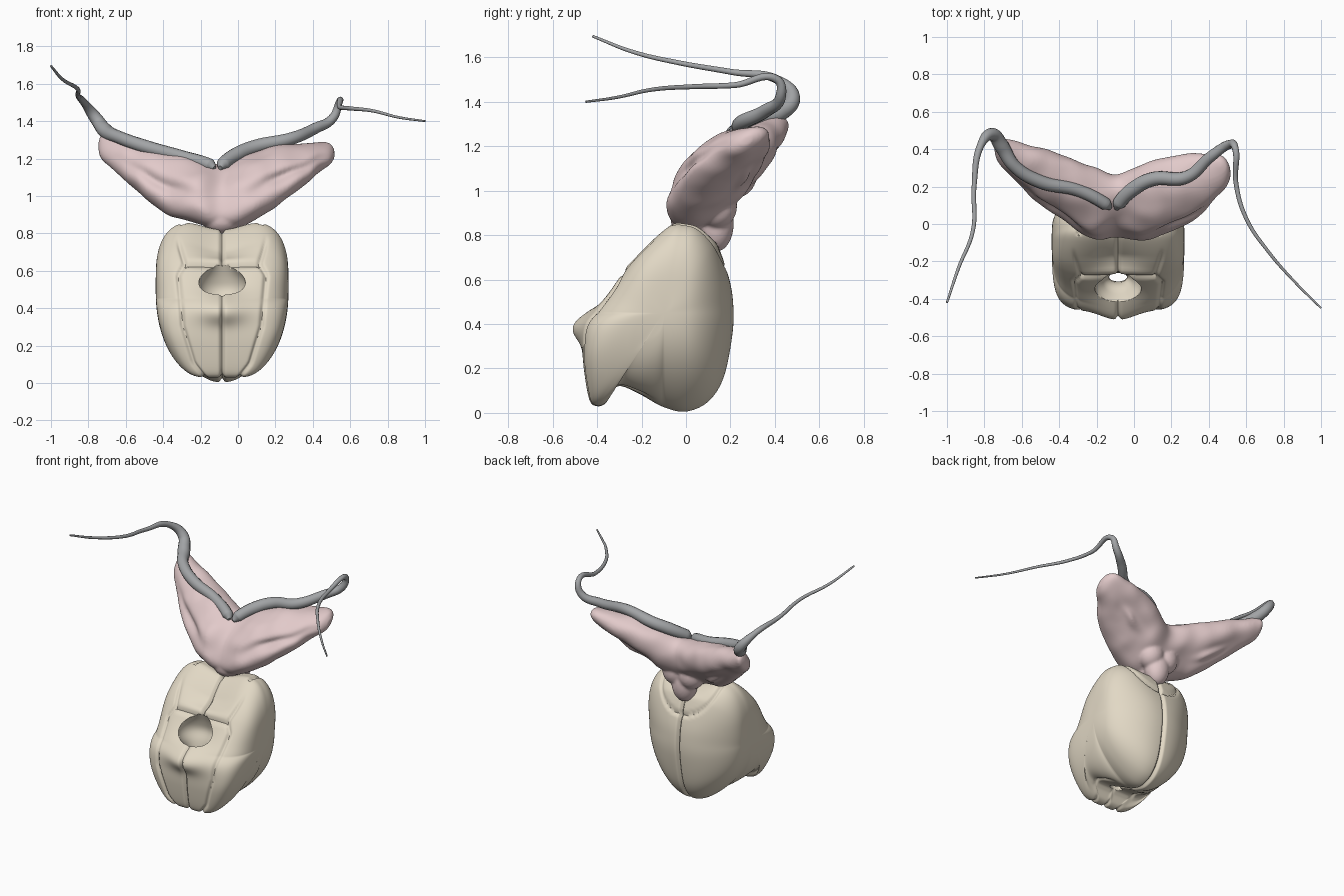
import bpy, bmesh
from math import sin, cos, pi, exp, hypot
from mathutils import Vector, noise

if "Cube" in bpy.data.objects:
    bpy.data.objects.remove(bpy.data.objects["Cube"])

CX = -0.085  # mirror plane of the body


def material(name, rgb):
    m = bpy.data.materials.new(name)
    m.diffuse_color = (*rgb, 1)
    m.use_nodes = True
    m.node_tree.nodes["Principled BSDF"].inputs["Base Color"].default_value = m.diffuse_color
    return m


cream = material("cream", (0.76, 0.69, 0.56))
pink = material("pink", (0.76, 0.59, 0.59))
grey = material("grey", (0.36, 0.37, 0.38))


def spline(pts, sub, closed=False):
    """Smooth curve through points of any dimension."""
    n, out = len(pts), []
    for i in range(n if closed else n - 1):
        q = [pts[(i + k) % n] if closed else pts[min(max(i + k, 0), n - 1)]
             for k in (-1, 0, 1, 2)]
        for j in range(sub):
            t = j / sub
            out.append([b + 0.5 * t * (c - a + t * (2*a - 5*b + 4*c - d + t * (3*(b - c) + d - a)))
                        for a, b, c, d in zip(*q)])
    if not closed:
        out.append(list(pts[-1]))
    return out


def loft(name, rings, mat=None, angle=0.9):
    bm = bmesh.new()
    vs = [[bm.verts.new(p) for p in r] for r in rings]
    n = len(rings[0])
    for a, b in zip(vs, vs[1:]):
        for i in range(n):
            bm.faces.new((a[i], a[(i+1) % n], b[(i+1) % n], b[i]))
    bm.faces.new(vs[0])
    bm.faces.new(vs[-1][::-1])
    bmesh.ops.remove_doubles(bm, verts=bm.verts, dist=1e-5)
    bmesh.ops.recalc_face_normals(bm, faces=bm.faces)
    me = bpy.data.meshes.new(name)
    bm.to_mesh(me)
    bm.free()
    ob = bpy.data.objects.new(name, me)
    bpy.context.collection.objects.link(ob)
    if mat:
        me.materials.append(mat)
    bpy.ops.object.select_all(action='DESELECT')
    ob.select_set(True)
    bpy.context.view_layer.objects.active = ob
    bpy.ops.object.shade_smooth_by_angle(angle=angle)
    return ob


def bell(v, w):
    return exp(-(v / w) ** 2)


# Body: side profile (y, z) swept across x, shrinking to the flanks
profile = spline([(0, .875), (-.07, .865), (-.2, .75), (-.3, .625), (-.38, .52), (-.43, .45),
                  (-.458, .39), (-.465, .3), (-.46, .2), (-.435, .06), (-.4, .03),
                  (-.36, .045), (-.33, .1), (-.29, .12), (-.2, .08), (-.1, .025), (0, .005),
                  (.1, .05), (.17, .16), (.21, .36), (.212, .5), (.19, .62), (.135, .77),
                  (.07, .85)], 9, True)
lobe_seam = [(0, .07), (.1, .15), (.3, .21), (.58, .235), (.64, .2), (.9, .27)]


def seam_x(z):
    for (z0, x0), (z1, x1) in zip(lobe_seam, lobe_seam[1:]):
        if z <= z1:
            return x0 + (x1 - x0) * (z - z0) / (z1 - z0)
    return x1


CY, CZ = -.1, .45
rings = []
for k in range(141):
    u = sin(-pi / 2 + pi * k / 140)
    ring = []
    for py, pz in profile:
        r = hypot(py - CY, pz - CZ)
        dy, dz = (py - CY) / r, (pz - CZ) / r
        n = (2.6 + 1.9 * max(0, dz) ** 2 + .6 * max(0, -dy)
             + 7 * max(0, -dy) * max(0, -dz))
        s = max(0, 1 - abs(u) ** n) ** (1 / n)
        y, z = CY + (py - CY) * s, CZ + (pz - CZ) * s
        x = .355 * u * (1 - .5 * max(0, 1 - max(z, 0) / .5) ** 2.3)   # narrow the base
        x *= 1 - .22 * (max(0, y) / .21) ** 2                 # and the back
        x *= 1 - .1 * max(0, (z - .6) / .27) ** 2             # and the top
        g = .022 * bell(x, .011)                              # centre seam
        g += .06 * bell(x, .16) * min(1, max(0, (dz - .8) * 6))  # saddle between lobes
        w = min(1, max(0, (-dy - .1) * 4))                    # front seams, lip and funnel
        g += w * .016 * bell(abs(x) - seam_x(z), .012)
        g += w * .016 * bell(z - .635, .011) * (abs(x) < .2)
        g += w * .03 * bell(hypot(x, z - .53), .15)
        g -= w * .068 * bell(x, .13) * bell(z - .4, .075)
        if dy > .1:                                           # cup around the stalk
            g += .014 * bell(hypot(x, z - .86) - .21, .012)
        t = max(0, 1 - g / r)
        ring.append((CX + x, CY + (y - CY) * t, CZ + (z - CZ) * t))
    rings.append(ring)
body = loft("body_shell", rings, cream)

# Passage from the front opening down to the underside
path = spline([(-.06, -.295, .05, .025), (.15, -.285, .05, .025), (.35, -.285, .05, .028),
               (.43, -.31, .08, .065), (.5, -.33, .12, .11), (.56, -.345, .12, .115),
               (.625, -.36, .08, .105)], 5)
cutter = loft("passage_cutter", [[(CX + rx * cos(a * pi / 20), cy + ry * sin(a * pi / 20), z)
                                  for a in range(40)] for z, cy, rx, ry in path], cream)
cutter.hide_render = True
cutter.hide_viewport = True
cut = body.modifiers.new("passage", 'BOOLEAN')
cut.operation, cut.object, cut.solver = 'DIFFERENCE', cutter, 'EXACT'

# Wings: tilted oval sections (x, y min, y max, z min, z max)
stations = spline([(-.745, .40, .42, 1.265, 1.285), (-.73, .35, .46, 1.21, 1.325),
                   (-.68, .28, .455, 1.15, 1.33), (-.58, .17, .43, 1.06, 1.305),
                   (-.4, .03, .375, .91, 1.255), (-.22, -.085, .305, .855, 1.20),
                   (-.09, -.065, .265, .82, 1.165), (.05, -.09, .325, .855, 1.225),
                   (.18, -.055, .36, .93, 1.265), (.32, .02, .375, 1.03, 1.28),
                   (.43, .13, .375, 1.12, 1.29), (.485, .19, .35, 1.16, 1.28),
                   (.51, .25, .3, 1.2, 1.245)], 9)
rings = []
for x, y0, y1, z0, z1 in stations:
    ring = []
    side = abs(x - CX)
    dent = .38 * bell(side - .33, .17)
    for i in range(72):
        t = 2 * pi * i / 72
        k = 1 - dent * (bell(t - 1.28 * pi, .26) * .7 + bell(t - .5 * pi, .45) * .7
                        - bell(t - .5 * pi, .18) * .6 * bell(side - .33, .09))
        p = Vector((x, (y0 + y1) / 2 + (y1 - y0) / 2 * k * cos(t - .55),
                    (z0 + z1) / 2 + (z1 - z0) / 2 * k * cos(t + .55)))
        p += noise.noise_vector(p * 8) * .01
        ring.append(p)
    rings.append(ring)
wings = loft("wing_lobes", rings, pink, 1.5)

# Stalk and knobs, fused with the wings into one soft mass
for dx, y, z, rx, ry, rz in [(0, .135, .85, .085, .08, .125), (-.06, .14, .93, .09, .09, .1),
                             (.06, .14, .93, .09, .09, .1), (0, .02, .87, .1, .09, .075)]:
    bpy.ops.mesh.primitive_uv_sphere_add(segments=32, ring_count=20, location=(CX + dx, y, z))
    ob = bpy.context.object
    ob.scale = (rx, ry, rz)
    wings.select_set(True)
    bpy.context.view_layer.objects.active = wings
    bpy.ops.object.join()
wings.modifiers.clear()
fuse = wings.modifiers.new("fuse", 'REMESH')
fuse.mode, fuse.voxel_size, fuse.use_smooth_shade = 'VOXEL', .009, True
soft = wings.modifiers.new("soften", 'SMOOTH')
soft.factor, soft.iterations = .5, 5


# Tapering tubes along the wing tops
def tube(name, pts):
    cu = bpy.data.curves.new(name, 'CURVE')
    cu.dimensions, cu.bevel_depth, cu.bevel_resolution = '3D', 1, 5
    cu.use_fill_caps, cu.resolution_u = True, 10
    sp = cu.splines.new('BEZIER')
    sp.bezier_points.add(len(pts) - 1)
    for b, (x, y, z, r) in zip(sp.bezier_points, pts):
        b.co, b.radius = (x, y, z), r
        b.handle_left_type = b.handle_right_type = 'AUTO'
    cu.materials.append(grey)
    bpy.context.collection.objects.link(bpy.data.objects.new(name, cu))


tube("left_tube", [(-.125, .085, 1.15, .012), (-.15, .105, 1.165, .034), (-.3, .18, 1.21, .034),
                   (-.5, .225, 1.265, .036), (-.64, .31, 1.315, .034), (-.71, .42, 1.35, .04),
                   (-.76, .48, 1.415, .034), (-.82, .42, 1.495, .02), (-.855, .2, 1.535, .013),
                   (-.86, -.03, 1.575, .011), (-.94, -.24, 1.625, .009), (-1, -.42, 1.695, .006)])
tube("right_tube", [(-.095, .08, 1.15, .012), (-.08, .11, 1.17, .036), (0, .19, 1.225, .04),
                    (.1, .24, 1.265, .038), (.28, .25, 1.305, .034), (.41, .36, 1.36, .03),
                    (.51, .425, 1.42, .024), (.54, .41, 1.5, .018), (.545, .22, 1.475, .013),
                    (.6, .03, 1.468, .011), (.72, -.15, 1.455, .009), (.86, -.31, 1.42, .007),
                    (1, -.45, 1.4, .005)])
